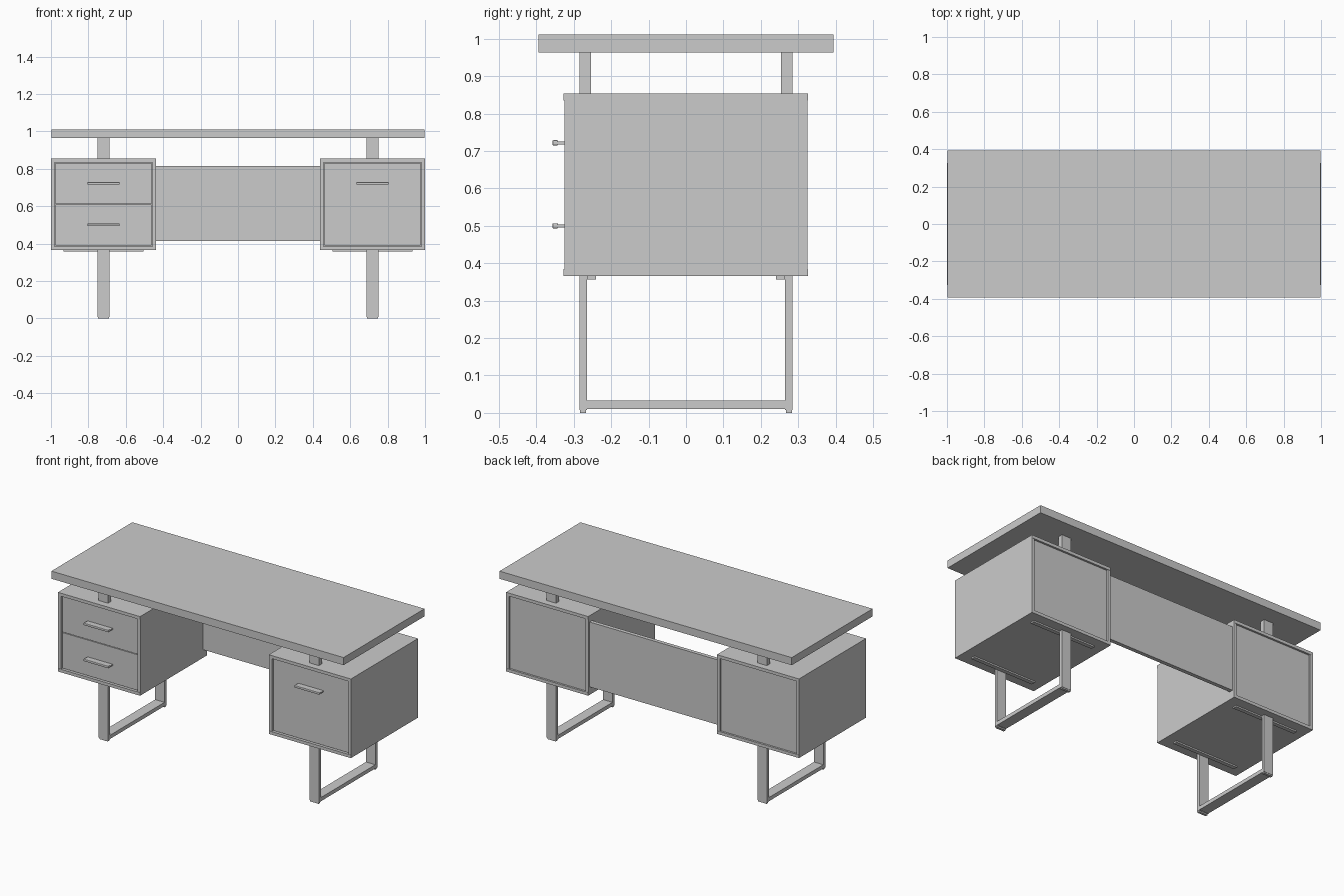
import bpy, bmesh

if "Cube" in bpy.data.objects:
    bpy.data.objects.remove(bpy.data.objects["Cube"])

mat = bpy.data.materials.new("light grey")
mat.diffuse_color = (0.6, 0.6, 0.6, 1)
mat.use_nodes = True
mat.node_tree.nodes["Principled BSDF"].inputs["Base Color"].default_value = mat.diffuse_color


def build(name, boxes):
    """One object made of boxes given as (x0, x1, y0, y1, z0, z1)."""
    bm = bmesh.new()
    for x0, x1, y0, y1, z0, z1 in boxes:
        verts = bmesh.ops.create_cube(bm, size=1)["verts"]
        for v in verts:
            v.co.x = x1 if v.co.x > 0 else x0
            v.co.y = y1 if v.co.y > 0 else y0
            v.co.z = z1 if v.co.z > 0 else z0
    me = bpy.data.meshes.new(name)
    bm.to_mesh(me)
    bm.free()
    me.materials.append(mat)
    ob = bpy.data.objects.new(name, me)
    bpy.context.collection.objects.link(ob)
    return ob


def handle(name, cx, z):
    # slim pull: thin stem with a rounded lip along its front edge
    build(name + "_stem", [(cx - 0.086, cx + 0.086, -0.35, -0.312, z - 0.004, z + 0.004)])
    lip = build(name + "_lip", [(cx - 0.086, cx + 0.086, -0.357, -0.342, z - 0.007, z + 0.007)])
    b = lip.modifiers.new("round", "BEVEL")
    b.width, b.segments = 0.003, 2


# desk top
build("desk_top", [(-0.997, 0.996, -0.394, 0.394, 0.964, 1.011)])

# panel between the pedestals
build("modesty_panel", [(-0.44, 0.44, 0.288, 0.312, 0.415, 0.815)])

for side, cx in (("left", -0.719), ("right", 0.719)):
    x0, x1 = cx - 0.28, cx + 0.28
    zb, zt, t = 0.366, 0.854, 0.019

    # cabinet shell
    build(side + "_cabinet_shell", [
        (x0, x1, -0.327, 0.326, zt - t, zt),
        (x0, x1, -0.327, 0.326, zb, zb + t),
        (x0, x0 + t, -0.325, 0.325, zb + t, zt - t),
        (x1 - t, x1, -0.325, 0.325, zb + t, zt - t)])

    # recessed back panel
    build(side + "_cabinet_back", [(x0 + t, x1 - t, 0.295, 0.314, zb + t, zt - t)])

    # drawer fronts with a narrow shadow gap
    g = 0.004
    lo, hi = zb + t + g, zt - t - g
    spans = [(lo, 0.608), (0.612, hi)] if side == "left" else [(lo, hi)]
    for i, (z0, z1) in enumerate(spans):
        build(f"{side}_drawer_front_{i}",
              [(x0 + t + g, x1 - t - g, -0.316, -0.296, z0, z1)])
    # board closing the cabinet behind the gaps
    build(side + "_drawer_box", [(x0 + t, x1 - t, -0.296, -0.285, zb + t, zt - t)])
    for i, z in enumerate((0.722, 0.5) if side == "left" else (0.722,)):
        handle(f"{side}_handle_{i}", cx, z)

    # flat bar sled leg, mounting rails, feet and the posts under the top
    w = 0.032
    legs, rails, feet, posts = [], [], [], []
    for s in (-1, 1):
        def ys(a, b):
            return (min(s * a, s * b), max(s * a, s * b))
        legs.append((cx - w, cx + w, *ys(0.265, 0.285), 0.008, zb))
        rails.append((cx - 0.215, cx + 0.215, *ys(0.24, 0.265), 0.357, zb))
        feet.append((cx - w + 0.003, cx + w - 0.003, *ys(0.268, 0.283), 0, 0.008))
        posts.append((cx - w, cx + w, *ys(0.254, 0.285), zt, 0.964))
    legs.append((cx - w, cx + w, -0.265, 0.265, 0.01, 0.033))
    build(side + "_sled_leg", legs)
    build(side + "_mounting_rails", rails)
    build(side + "_feet", feet)
    build(side + "_top_posts", posts)
